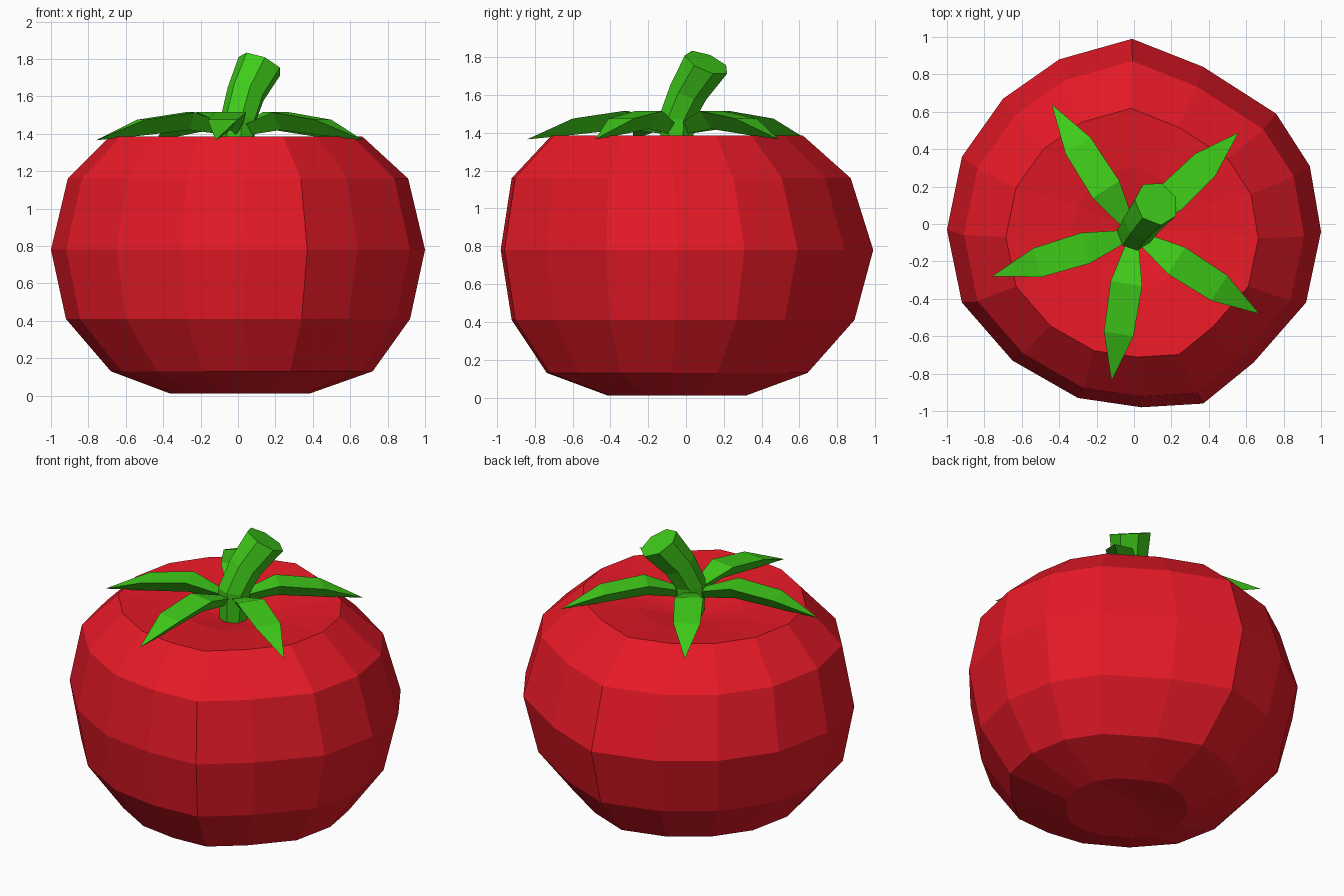
import bpy, bmesh, math
from mathutils import Vector

if "Cube" in bpy.data.objects:
    bpy.data.objects.remove(bpy.data.objects["Cube"])


def material(name, color):
    m = bpy.data.materials.new(name)
    m.diffuse_color = color
    m.use_nodes = True
    m.node_tree.nodes["Principled BSDF"].inputs["Base Color"].default_value = m.diffuse_color
    return m


RED = material("red", (0.80, 0.01, 0.02, 1))
GREEN = material("green", (0.05, 0.60, 0.01, 1))


def loft(name, rings, mat, start=None, end=None):
    """Skin closed rings; ends become a fan to a point, or a flat cap."""
    bm = bmesh.new()
    rows = [[bm.verts.new(p) for p in ring] for ring in rings]
    n = len(rows[0])
    for a, b in zip(rows, rows[1:]):
        for i in range(n):
            j = (i + 1) % n
            bm.faces.new((a[i], a[j], b[j], b[i]))
    for row, tip in ((rows[0], start), (rows[-1], end)):
        if tip is None:
            bm.faces.new(row)
        else:
            v = bm.verts.new(tip)
            for i in range(n):
                bm.faces.new((row[i], row[(i + 1) % n], v))
    bmesh.ops.recalc_face_normals(bm, faces=bm.faces)
    me = bpy.data.meshes.new(name)
    bm.to_mesh(me)
    bm.free()
    me.materials.append(mat)
    ob = bpy.data.objects.new(name, me)
    bpy.context.collection.objects.link(ob)
    return ob


# Fruit: slightly irregular 16-sided outline, dimpled at both poles
outline = [(1.0, -.04), (.94, .31), (.76, .59), (.37, .84), (-.01, .99), (-.40, .88),
           (-.70, .67), (-.92, .36), (-1.0, -.03), (-.92, -.42), (-.65, -.73),
           (-.30, -.93), (.04, -.98), (.37, -.96), (.64, -.74), (.92, -.42)]
# radius, z, x shift, y shift
profile = [(.37, .01, .01, -.05), (.70, .13, .02, -.05), (.92, .41, 0, -.02),
           (1.0, .78, 0, 0), (.91, 1.16, 0, -.03), (.675, 1.385, -.01, -.05),
           (.33, 1.345, 0, -.02)]
fruit = loft("fruit", [[(r * x + dx, r * y + dy, z) for x, y in outline]
                       for r, z, dx, dy in profile],
             RED, start=(0, -.03, .06), end=(0, -.03, 1.27))

# Stem: seven-sided bent tube widening at the cut end
path = [Vector(p) for p in ((0, -.05, 1.27), (.005, -.045, 1.48),
                            (.045, .015, 1.62), (.12, .11, 1.77))]
axes = [Vector((0, 0, 1)), Vector((.1, .1, 1)), Vector((.35, .4, 1)), Vector((.42, .42, 1))]
rings = []
for p, d, r in zip(path, axes, (.08, .098, .105, .125)):
    q = Vector((0, 0, 1)).rotation_difference(d)
    rings.append([p + q @ Vector((r * math.cos(a), r * math.sin(a), 0))
                  for a in (math.tau * (i + .4) / 7 for i in range(7))])
loft("stem", rings, GREEN)

# Sepals: arched pointed leaves, flat on top with a keel underneath
hub = Vector((0, -.05, 0))
tips = [(.56, .49), (-.44, .64), (-.76, -.28), (-.12, -.84), (.67, -.48)]
# fraction of length, half width, top z, keel z
stations = [(.05, .03, 1.44, 1.39), (.34, .085, 1.515, 1.42), (.68, .08, 1.475, 1.39)]
for k, (x, y) in enumerate(tips):
    d = Vector((x, y, 0)) - hub
    side = Vector((-d.y, d.x, 0)).normalized()
    rings = []
    for t, w, z, keel in stations:
        c = hub + d * t
        rings.append([c + side * w + Vector((0, 0, z)),
                      c - side * w + Vector((0, 0, z)),
                      c + Vector((0, 0, keel))])
    loft(f"sepal_{k + 1}", rings, GREEN, start=hub + Vector((0, 0, 1.42)),
         end=(x, y, 1.365))
